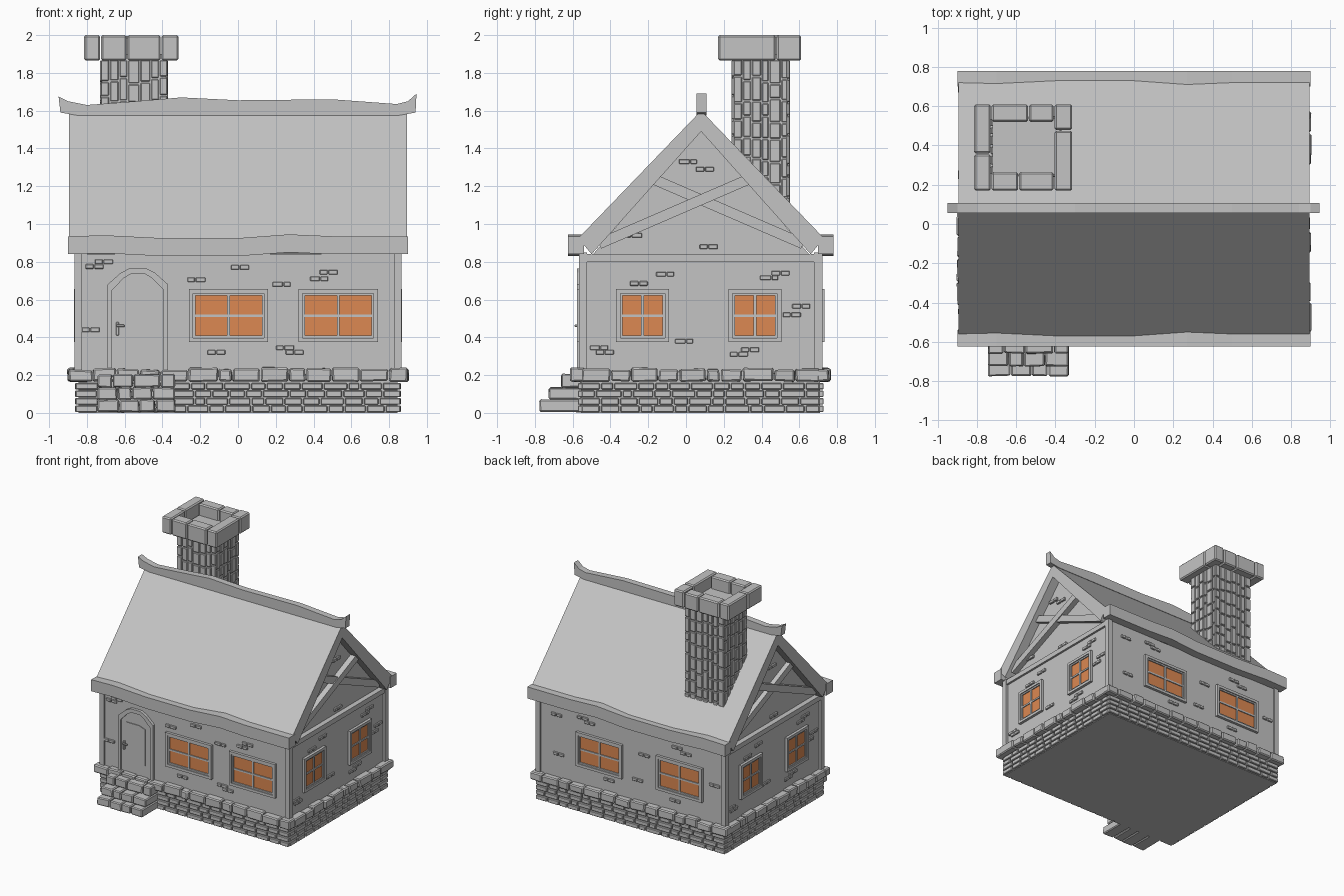
import bpy, bmesh, random
from mathutils import Vector

random.seed(4)
if "Cube" in bpy.data.objects:
    bpy.data.objects.remove(bpy.data.objects["Cube"])


def material(name, rgb):
    m = bpy.data.materials.new(name)
    m.use_nodes = True
    m.diffuse_color = (*rgb, 1)
    m.node_tree.nodes["Principled BSDF"].inputs["Base Color"].default_value = (*rgb, 1)
    return m


STONE = material("stone_grey", (0.55, 0.55, 0.55))
GLOW = material("window_orange", (0.72, 0.25, 0.085))
HOUSE = (-0.845, 0.845, -0.555, 0.71)     # wall footprint
CHIMNEY = (-0.72, -0.38, 0.25, 0.54)      # chimney core footprint
RIDGE_Y = 0.08
SIDES = ("front", "back", "left", "right")


def prism(bm, pts, axis, a, b):
    """Extrude a 2D outline: (y, z) along x, or (x, z) along y."""
    place = (lambda p, t: (t, p[0], p[1])) if axis == "x" else (lambda p, t: (p[0], t, p[1]))
    lo = [bm.verts.new(place(p, a)) for p in pts]
    hi = [bm.verts.new(place(p, b)) for p in pts]
    bm.faces.new(lo)
    bm.faces.new(hi[::-1])
    for i in range(len(pts)):
        j = (i + 1) % len(pts)
        bm.faces.new((lo[j], lo[i], hi[i], hi[j]))


def box(bm, x0, x1, y0, y1, z0, z1, jitter=0):
    first = len(bm.verts)
    prism(bm, [(x0, z0), (x1, z0), (x1, z1), (x0, z1)], "y", y0, y1)
    bm.verts.ensure_lookup_table()
    for v in bm.verts[first:]:
        v.co += Vector([random.uniform(-jitter, jitter) for _ in range(3)])


def box_on(bm, rect, side, u0, u1, z0, z1, o0, o1, jitter=0):
    """Box lying on one side of a footprint, from depth o0 to o1 outwards."""
    x0, x1, y0, y1 = rect
    if side == "front":
        box(bm, u0, u1, y0 - o1, y0 - o0, z0, z1, jitter)
    elif side == "back":
        box(bm, u0, u1, y1 + o0, y1 + o1, z0, z1, jitter)
    elif side == "left":
        box(bm, x1 + o0, x1 + o1, u0, u1, z0, z1, jitter)
    else:
        box(bm, x0 - o1, x0 - o0, u0, u1, z0, z1, jitter)


def split(a, b, width, gap):
    """Cut a span into uneven lengths separated by joints."""
    n = max(1, round((b - a) / width))
    step = (b - a) / n
    cuts = [a] + [a + step * (i + random.uniform(-0.25, 0.25)) for i in range(1, n)] + [b]
    return [(p + gap / 2, q - gap / 2) for p, q in zip(cuts, cuts[1:])]


def span(rect, side, out):
    if side in ("front", "back"):
        return rect[0] - out, rect[1] + out
    return rect[2], rect[3]


def finish(name, bm, mat=STONE, bevel=0):
    bmesh.ops.recalc_face_normals(bm, faces=bm.faces)
    mesh = bpy.data.meshes.new(name)
    bm.to_mesh(mesh)
    bm.free()
    mesh.materials.append(mat)
    ob = bpy.data.objects.new(name, mesh)
    bpy.context.collection.objects.link(ob)
    if bevel:
        mod = ob.modifiers.new("Bevel", "BEVEL")
        mod.width = bevel
        mod.segments = 1
    return ob


# Foundation core and its brick courses
bm = bmesh.new()
box(bm, *HOUSE, 0, 0.2)
finish("foundation", bm)
bm = bmesh.new()
for row in range(4):
    z = 0.004 + row * 0.04
    for side in SIDES:
        for u0, u1 in split(*span(HOUSE, side, 0.018), 0.1, 0.008):
            box_on(bm, HOUSE, side, u0, u1, z, z + 0.034, -0.01, 0.018)
finish("foundation_bricks", bm, bevel=0.004)

# Larger stones capping the foundation
bm = bmesh.new()
for side in SIDES:
    for u0, u1 in split(*span(HOUSE, side, 0.055), 0.125, 0.006):
        top = random.uniform(0.225, 0.24)
        box_on(bm, HOUSE, side, u0, u1, 0.167, top, -0.02, random.uniform(0.045, 0.058), 0.004)
finish("foundation_cap_stones", bm, bevel=0.008)

# Entrance steps
bm = bmesh.new()
for z0, z1, y in ((0.005, 0.07, -0.775), (0.07, 0.135, -0.725), (0.135, 0.205, -0.66)):
    for x0, x1 in split(-0.745, -0.33, 0.11, 0.005):
        box(bm, x0, x1, y, -0.55, z0, z1, 0.003)
finish("entrance_steps", bm, bevel=0.007)

# Walls, recessed gables and corner posts
bm = bmesh.new()
box(bm, *HOUSE, 0.2, 0.84)
prism(bm, [(-0.5, 0.83), (0.66, 0.83), (RIDGE_Y, 1.52)], "x", -0.82, 0.82)
finish("walls", bm)
bm = bmesh.new()
for x in (-0.845, 0.845):
    for y in (-0.545, 0.70):
        box(bm, x - 0.02, x + 0.02, y - 0.022, y + 0.022, 0.2, 0.85)
finish("corner_posts", bm)

# Roof, eave boards and ridge beam
bm = bmesh.new()
prism(bm, [(-0.57, 0.925), (RIDGE_Y, 1.6), (0.73, 0.925), (0.66, 0.84),
           (RIDGE_Y, 1.49), (-0.50, 0.84)], "x", -0.895, 0.895)
finish("roof", bm)
bm = bmesh.new()
eave = [(0.9, 0.935), (0.5, 0.935), (0.27, 0.945), (0, 0.925), (-0.4, 0.925), (-0.7, 0.94), (-0.9, 0.935)]
outline = eave + [(x, z - 0.095) for x, z in reversed(eave)]
prism(bm, outline, "y", -0.625, -0.54)
prism(bm, outline, "y", 0.70, 0.78)
finish("eave_boards", bm)
bm = bmesh.new()
ridge = [(0.945, 1.69), (0.9, 1.65), (0.84, 1.635), (0.5, 1.66), (0, 1.655), (-0.3, 1.67),
         (-0.6, 1.645), (-0.8, 1.63), (-0.9, 1.65), (-0.95, 1.675)]
low = [(-0.94, 1.59), (-0.85, 1.575), (0.85, 1.575), (0.94, 1.59)]
prism(bm, ridge + low, "y", 0.055, 0.108)
finish("ridge_beam", bm)

# Gable timbers: tie beam and crossed braces
bm = bmesh.new()


def timber(p, q, width, a, b):
    p, q = Vector(p), Vector(q)
    n = (q - p).orthogonal().normalized() * width / 2
    prism(bm, [p + n, q + n, q - n, p - n], "x", a, b)


for s in (-1, 1):
    a, b = s * 0.8, s * 0.862
    timber((-0.54, 0.82), (0.70, 0.82), 0.04, a, b)
    for m in (-1, 1):
        timber((RIDGE_Y - m * 0.54, 0.895), (RIDGE_Y + m * 0.27, 1.245), 0.055, a, b + s * 0.004 * m)
finish("gable_timbers", bm)

# Chimney core, upright bricks and crown
bm = bmesh.new()
box(bm, *CHIMNEY, 1.0, 1.9)
finish("chimney", bm)
bm = bmesh.new()
for side in SIDES:
    for u0, u1 in split(*span(CHIMNEY, side, 0.01), 0.05, 0.007):
        for z0, z1 in split(1.02, 1.87, 0.1, 0.008):
            box_on(bm, CHIMNEY, side, u0, u1, z0, z1, -0.008, 0.01)
finish("chimney_bricks", bm, bevel=0.004)
bm = bmesh.new()
for y0, y1 in ((0.17, 0.355), (0.36, 0.61)):
    box(bm, -0.815, -0.73, y0, y1, 1.865, 2.0)
for y0, y1 in ((0.17, 0.475), (0.48, 0.61)):
    box(bm, -0.405, -0.315, y0, y1, 1.865, 2.0)
for x0, x1 in ((-0.725, -0.59), (-0.585, -0.41)):
    box(bm, x0, x1, 0.17, 0.265, 1.865, 2.0)
for x0, x1 in ((-0.725, -0.54), (-0.535, -0.41)):
    box(bm, x0, x1, 0.52, 0.61, 1.865, 1.995)
finish("chimney_crown", bm, bevel=0.009)

# Windows: glowing pane, stepped frame and crossed bars
WINDOWS = [("front", -0.05, 0.21), ("front", 0.53, 0.21), ("back", 0.285, 0.21), ("back", -0.445, 0.21),
           ("left", -0.23, 0.14), ("left", 0.365, 0.14), ("right", -0.22, 0.14), ("right", 0.375, 0.14)]
panes, frames = bmesh.new(), bmesh.new()
for side, u, half in WINDOWS:
    z, tall = 0.515, 0.14
    box_on(panes, HOUSE, side, u - half + 0.03, u + half - 0.03, z - tall + 0.03, z + tall - 0.03, -0.002, 0.005)
    for inset, thick, out in ((0, 0.022, 0.022), (0.02, 0.014, 0.014)):
        w, h = half - inset, tall - inset
        for s in (-1, 1):
            c, d = u + s * (w - thick / 2), z + s * (h - thick / 2)
            box_on(frames, HOUSE, side, c - thick / 2, c + thick / 2, z - h, z + h, -0.005, out)
            box_on(frames, HOUSE, side, u - w, u + w, d - thick / 2, d + thick / 2, -0.005, out)
    box_on(frames, HOUSE, side, u - 0.007, u + 0.007, z - tall + 0.02, z + tall - 0.02, -0.005, 0.013)
    box_on(frames, HOUSE, side, u - half + 0.02, u + half - 0.02, z - 0.007, z + 0.007, -0.005, 0.012)
finish("window_panes", panes, GLOW)
finish("window_frames", frames)

# Arched door with frame, raised panel and handle
half_arch = [(0.16, 0.2), (0.16, 0.68), (0.09, 0.742), (0.045, 0.765)]
mid = -0.53


def arch(shrink):
    right = [(x * (1 - shrink * 5), z - (shrink if z > 0.3 else 0)) for x, z in half_arch]
    return [(mid + x, z) for x, z in right] + [(mid - x, z) for x, z in reversed(right)]


bm = bmesh.new()
prism(bm, arch(0) + arch(0.03)[::-1], "y", -0.578, -0.55)
finish("door_frame", bm)
bm = bmesh.new()
prism(bm, arch(0.03), "y", -0.563, -0.55)
prism(bm, [(-0.62, 0.32), (-0.45, 0.32), (-0.45, 0.62), (-0.5, 0.64), (-0.62, 0.64)], "y", -0.569, -0.56)
finish("door", bm)
bm = bmesh.new()
box(bm, -0.645, -0.63, -0.575, -0.56, 0.41, 0.48)
box(bm, -0.645, -0.6, -0.59, -0.575, 0.455, 0.467)
finish("door_handle", bm, bevel=0.003)

# Scattered exposed bricks, given as (position along wall, height)
GABLE = [(-0.11, 0.735), (0.5, 0.74), (0.44, 0.715), (-0.25, 0.685), (-0.46, 0.345), (-0.43, 0.32),
         (-0.01, 0.38), (0.34, 0.335), (0.28, 0.31), (0.61, 0.565), (0.56, 0.52),
         (0.12, 0.88), (-0.28, 0.94), (0.01, 1.33), (0.1, 1.29)]
EXPOSED = {
    "front": [(-0.71, 0.8), (-0.76, 0.775), (-0.22, 0.705), (0.01, 0.77), (0.23, 0.68), (0.48, 0.745),
              (0.43, 0.71), (-0.78, 0.44), (-0.115, 0.32), (0.25, 0.345), (0.3, 0.32)],
    "back": [(0.68, 0.74), (0.44, 0.775), (0.38, 0.75), (-0.42, 0.76), (-0.5, 0.73), (-0.12, 0.62),
             (-0.76, 0.54), (0.2, 0.33), (-0.06, 0.4), (-0.4, 0.32), (0.66, 0.42)],
    "left": GABLE,
    "right": [(2 * RIDGE_Y - u, z) for u, z in GABLE],
}
bm = bmesh.new()
for side, spots in EXPOSED.items():
    for u, z in spots:
        out = 0.012 if z < 0.84 else -0.01
        for u0, u1 in split(u - 0.05, u + 0.05, 0.05, 0.005):
            box_on(bm, HOUSE, side, u0, u1, z - 0.012, z + 0.012, out - 0.03, out)
finish("exposed_bricks", bm, bevel=0.003)
